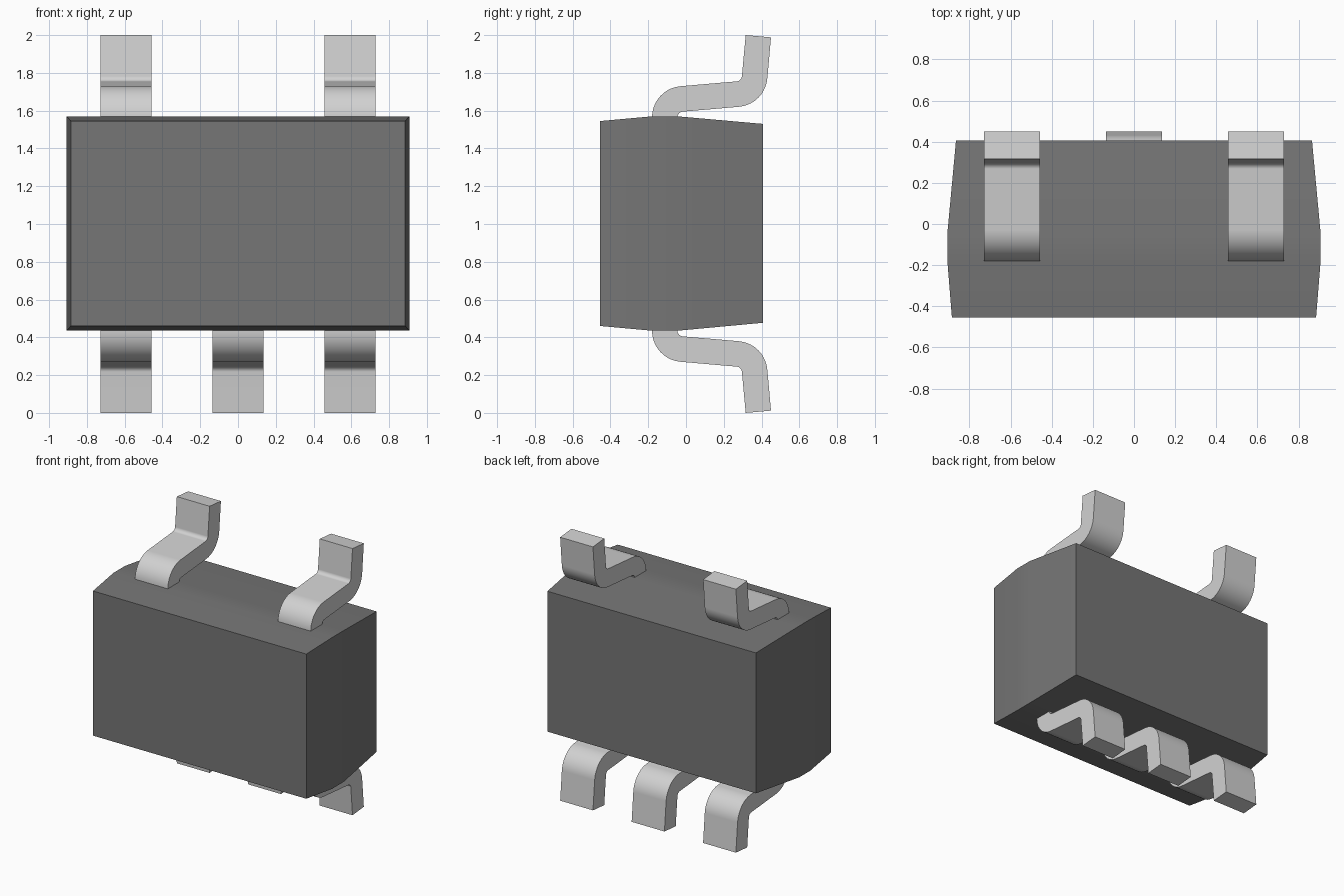
import bpy, bmesh, math

if "Cube" in bpy.data.objects:
    bpy.data.objects.remove(bpy.data.objects["Cube"])


def material(name, value):
    m = bpy.data.materials.new(name)
    m.diffuse_color = (value, value, value, 1)
    m.use_nodes = True
    m.node_tree.nodes["Principled BSDF"].inputs["Base Color"].default_value = m.diffuse_color
    return m


DARK = material("dark_grey_plastic", 0.18)
METAL = material("light_grey_metal", 0.64)


def loft(name, rings, mat):
    """Skin closed rings of points, cap both ends, keep hard edges sharp."""
    bm = bmesh.new()
    loops = [[bm.verts.new(p) for p in ring] for ring in rings]
    n = len(loops[0])
    for a, b in zip(loops, loops[1:]):
        for i in range(n):
            j = (i + 1) % n
            bm.faces.new((a[i], a[j], b[j], b[i]))
    bm.faces.new(loops[0])
    bm.faces.new(loops[-1])
    bmesh.ops.recalc_face_normals(bm, faces=bm.faces)
    mesh = bpy.data.meshes.new(name)
    bm.to_mesh(mesh)
    bm.free()
    mesh.materials.append(mat)
    mesh.shade_smooth()
    mesh.set_sharp_from_angle(angle=math.radians(30))
    obj = bpy.data.objects.new(name, mesh)
    bpy.context.collection.objects.link(obj)
    mod = obj.modifiers.new("even_shading", 'WEIGHTED_NORMAL')
    mod.keep_sharp = True
    return obj


# Body: rectangular sections along y, widest around the lead line
sections = [(-0.455, 0.885, 0.46, 1.545), (-0.18, 0.907, 0.435, 1.57),
            (-0.045, 0.907, 0.435, 1.57), (0.407, 0.865, 0.477, 1.53)]
loft("package_body",
     [[(-x, y, lo), (x, y, lo), (x, y, hi), (-x, y, hi)] for y, x, lo, hi in sections],
     DARK)


def arc(cy, cz, r, a0, a1, steps=10):
    angles = [math.radians(a0 + (a1 - a0) * i / steps) for i in range(steps + 1)]
    return [(cy + r * math.cos(a), cz + r * math.sin(a)) for a in angles]


# Lead outline in (y, z): root, first bend, foot bend, tip, and back
OUTER, INNER = 0.165, 0.03
outline = ([(-0.18, 1.54)]
           + arc(-0.015, 1.565, OUTER, 180, 95)
           + arc(0.266, 1.785, INNER, 275, 355)
           + [(0.316, 2.0), (0.45, 1.988)]
           + arc(0.266, 1.785, OUTER, 355, 275)
           + arc(-0.015, 1.565, INNER, 95, 180)
           + [(-0.045, 1.54)])


def lead(name, x, top):
    pts = [(y, z if top else 2 - z) for y, z in outline]
    loft(name, [[(x + s * 0.136, y, z) for y, z in pts] for s in (-1, 1)], METAL)


# Two leads on top, three below
for i, x in enumerate((-0.593, 0.593)):
    lead(f"upper_lead_{i + 1}", x, True)
for i, x in enumerate((-0.593, 0, 0.593)):
    lead(f"lower_lead_{i + 1}", x, False)
